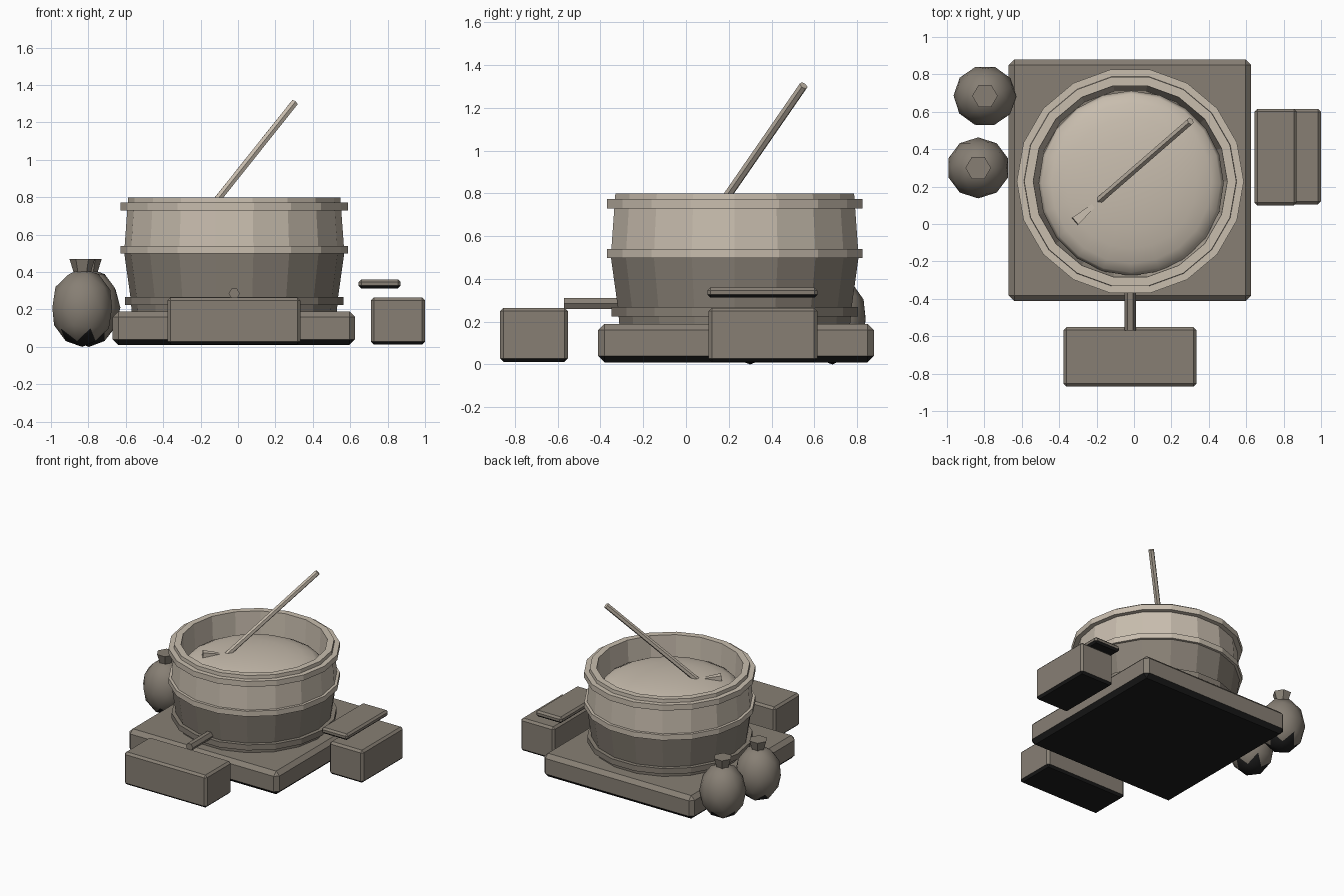
import bpy, bmesh, math
from mathutils import Vector

if "Cube" in bpy.data.objects:
    bpy.data.objects.remove(bpy.data.objects["Cube"])


def mat(name, rgb):
    m = bpy.data.materials.new(name)
    m.diffuse_color = (*rgb, 1)
    m.use_nodes = True
    m.node_tree.nodes["Principled BSDF"].inputs["Base Color"].default_value = m.diffuse_color
    return m


CREAM = mat("pale cream", (0.578, 0.509, 0.423))
BROWN = mat("grey brown", (0.242, 0.212, 0.175))
BLACK = mat("near black", (0.013, 0.013, 0.013))
CX, CY, SIDES = -0.02, 0.228, 18


def finish(name, bm, mats, rule=None, smooth=False):
    """Turn a bmesh into an object; rule picks the material for each face."""
    bmesh.ops.recalc_face_normals(bm, faces=bm.faces)
    bm.normal_update()
    for f in bm.faces:
        f.smooth = smooth
        if rule:
            f.material_index = rule(f)
    me = bpy.data.meshes.new(name)
    bm.to_mesh(me)
    bm.free()
    for m in mats:
        me.materials.append(m)
    ob = bpy.data.objects.new(name, me)
    bpy.context.collection.objects.link(ob)
    return ob


def underside(f):
    return 1 if f.normal.z < -0.5 else 0


def box(name, lo, hi, bevel):
    bm = bmesh.new()
    bmesh.ops.create_cube(bm, size=1)
    for v in bm.verts:
        v.co = [lo[i] + (v.co[i] + 0.5) * (hi[i] - lo[i]) for i in range(3)]
    bmesh.ops.bevel(bm, geom=bm.edges[:], offset=bevel, segments=1, affect='EDGES')
    return finish(name, bm, [BROWN, BLACK], underside)


def lathe(name, profile, mats, rule=None):
    """Sweep a closed (radius, z) profile around the tub axis."""
    bm = bmesh.new()
    rings = []
    for k in range(SIDES):
        a = 2 * math.pi * k / SIDES
        rings.append([bm.verts.new((CX + r * math.cos(a), CY + r * math.sin(a), z))
                      for r, z in profile])
    n = len(profile)
    for k in range(SIDES):
        p, q = rings[k], rings[(k + 1) % SIDES]
        for i in range(n):
            j = (i + 1) % n
            bm.faces.new((p[i], q[i], q[j], p[j]))
    return finish(name, bm, mats, rule)


def rod(name, a, b, r1, r2, material, sides=6, turn=0.0, flat=1.0):
    """Tapered prism from point a to point b."""
    a, b = Vector(a), Vector(b)
    bm = bmesh.new()
    bmesh.ops.create_cone(bm, cap_ends=True, segments=sides, radius1=r1,
                          radius2=r2, depth=(b - a).length)
    rot = (b - a).to_track_quat('Z', 'Y').to_matrix()
    c, s = math.cos(turn), math.sin(turn)
    for v in bm.verts:
        x, y = v.co.x * c - v.co.y * s, v.co.x * s + v.co.y * c
        v.co = rot @ Vector((x, y * flat, v.co.z)) + (a + b) / 2
    return finish(name, bm, [material])


# Plinth and side boxes
box("base_slab", (-0.67, -0.412, 0.01), (0.626, 0.88, 0.19), 0.03)
box("front_box", (-0.378, -0.87, 0.012), (0.333, -0.552, 0.265), 0.016)
box("side_box", (0.71, 0.105, 0.012), (1.0, 0.615, 0.265), 0.016)
box("side_plank", (0.645, 0.1, 0.313), (0.87, 0.615, 0.36), 0.014)

# Tub: staves, lower half darker
lathe("tub_wall",
      [(0.548, 0.185), (0.555, 0.265), (0.588, 0.5), (0.586, 0.54), (0.567, 0.8),
       (0.519, 0.8), (0.49, 0.3), (0.02, 0.3), (0.02, 0.185)],
      [CREAM, BROWN], lambda f: 1 if f.calc_center_median().z < 0.5 else 0)

# Hoops around the tub
for name, r, z0, z1, m in (("bottom_hoop", 0.585, 0.225, 0.268, BROWN),
                           ("middle_hoop", 0.607, 0.498, 0.54, CREAM),
                           ("top_hoop", 0.607, 0.73, 0.773, CREAM)):
    lathe(name, [(r, z0), (r, z1), (0.545, z1), (0.545, z0)], [m])

# Soft mound filling the tub
bm = bmesh.new()
bmesh.ops.create_uvsphere(bm, u_segments=20, v_segments=12, radius=1)
for v in bm.verts:
    v.co = (CX + 0.005 + v.co.x * 0.495, CY - 0.01 + v.co.y * 0.495, 0.615 + v.co.z * 0.105)
finish("mound", bm, [CREAM], smooth=True)

# Stirring stick and its paddle
rod("stick", (-0.24, 0.08, 0.625), (0.302, 0.55, 1.305), 0.021, 0.021, CREAM)
rod("paddle", (-0.2, 0.112, 0.695), (-0.315, 0.015, 0.708), 0.014, 0.034, CREAM,
    sides=4, turn=math.pi / 4, flat=0.8)

# Spout between tub and front box
rod("spout", (CX, -0.57, 0.285), (CX, -0.3, 0.285), 0.03, 0.03, BROWN, turn=math.pi / 6)

# Tied sacks
for i, (x, y, turn) in enumerate(((-0.797, 0.685, 0.3), (-0.833, 0.3, 0.0))):
    bm = bmesh.new()
    bmesh.ops.create_icosphere(bm, subdivisions=2, radius=1)
    c, s = math.cos(turn), math.sin(turn)
    for v in bm.verts:
        px, py, pz = v.co
        v.co = (x + 0.168 * (px * c - py * s), y + 0.163 * (px * s + py * c), 0.21 + 0.21 * pz)
    finish(f"sack_{i + 1}", bm, [BROWN, BLACK],
           lambda f: 1 if f.calc_center_median().z < 0.055 else 0, smooth=True)
    rod(f"sack_neck_{i + 1}", (x, y, 0.395), (x, y, 0.47), 0.045, 0.068, BROWN, turn=math.pi / 6)
